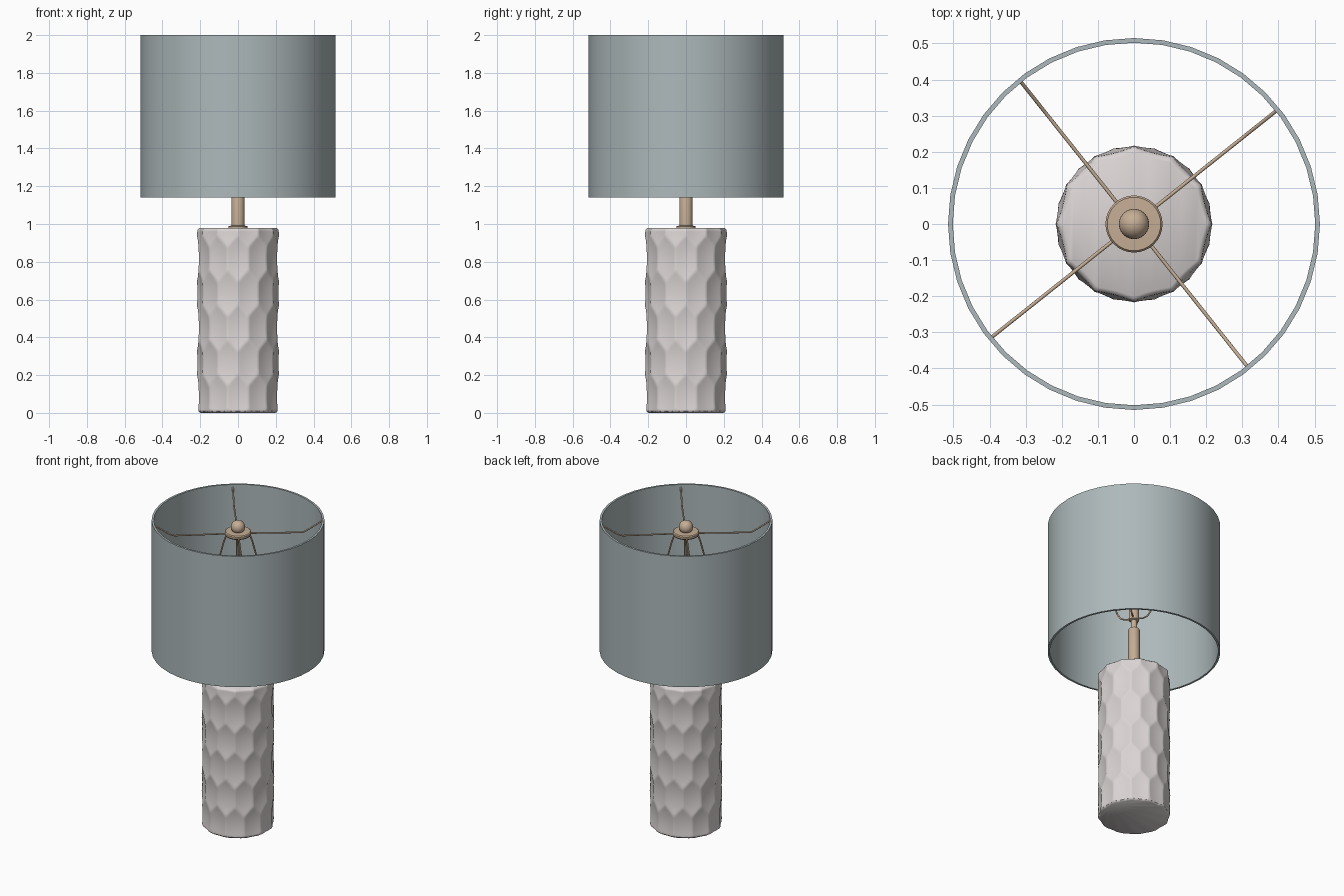
import bpy, bmesh, math
from mathutils import Vector

if "Cube" in bpy.data.objects:
    bpy.data.objects.remove(bpy.data.objects["Cube"])


def material(name, rgb):
    m = bpy.data.materials.new(name)
    m.diffuse_color = (*rgb, 1)
    m.use_nodes = True
    m.node_tree.nodes["Principled BSDF"].inputs["Base Color"].default_value = m.diffuse_color
    return m


CERAMIC = material("pale ceramic", (0.70, 0.66, 0.65))
FABRIC = material("grey blue fabric", (0.42, 0.485, 0.495))
BRASS = material("warm brass", (0.56, 0.42, 0.30))


def finish(name, bm, mat, angle=35):
    bmesh.ops.recalc_face_normals(bm, faces=bm.faces)
    me = bpy.data.meshes.new(name)
    bm.to_mesh(me)
    bm.free()
    me.materials.append(mat)
    ob = bpy.data.objects.new(name, me)
    bpy.context.collection.objects.link(ob)
    bpy.ops.object.select_all(action='DESELECT')
    ob.select_set(True)
    bpy.context.view_layer.objects.active = ob
    bpy.ops.object.shade_smooth_by_angle(angle=math.radians(angle))
    return ob


def rings_to_mesh(bm, rings, closed=False):
    n = len(rings[0])
    pairs = list(zip(rings, rings[1:]))
    if closed:
        pairs.append((rings[-1], rings[0]))
    for a, b in pairs:
        for i in range(n):
            j = (i + 1) % n
            bm.faces.new((a[i], a[j], b[j], b[i]))
    if not closed:
        bm.faces.new(rings[0])
        bm.faces.new(rings[-1])


def lathe(name, profile, mat, n=32, closed=False):
    bm = bmesh.new()
    rings = [[bm.verts.new((r * math.cos(2 * math.pi * i / n),
                            r * math.sin(2 * math.pi * i / n), z))
              for i in range(n)] for r, z in profile]
    rings_to_mesh(bm, rings, closed)
    return finish(name, bm, mat)


def wire(name, pts, radius, angle, mat, n=8):
    """Tube along (r, z) points lying in a vertical plane at the given angle."""
    bm = bmesh.new()
    c, s = math.cos(angle), math.sin(angle)
    side = Vector((-s, c, 0))
    path = [Vector((r * c, r * s, z)) for r, z in pts]
    rings = []
    for k, p in enumerate(path):
        t = (path[min(k + 1, len(path) - 1)] - path[max(k - 1, 0)]).normalized()
        up = t.cross(side)
        rings.append([bm.verts.new(p + radius * (side * math.cos(a) + up * math.sin(a)))
                      for a in (2 * math.pi * i / n for i in range(n))])
    rings_to_mesh(bm, rings)
    return finish(name, bm, mat, 50)


# Ceramic body: honeycomb of scooped cells, 12 per row, rows staggered
H, ROW, N, STEPS = 0.98, 0.1835, 144, 112
CELL = 2 * math.pi / 12
R_IN, R_OUT = 0.203, 0.2175
WIDTH = CELL * 0.215
ZSCALE = (WIDTH * math.sqrt(3) / 2) / ROW


def body_radius(a, z):
    best = 1.0
    for k in range(-1, 7):
        dz = (z - (0.083 + k * ROW)) * ZSCALE
        u = a / CELL - 0.5 * (k % 2)
        du = (u - round(u)) * WIDTH
        best = min(best, du * du + dz * dz)
    return R_IN + (R_OUT - R_IN) * best / (WIDTH * WIDTH / 3)


bm = bmesh.new()
rings = []
for k in range(STEPS + 1):
    z = H * k / STEPS
    e = max(0.0, 1 - min(z, H - z) / 0.014)
    inset = 0.012 * (1 - math.sqrt(1 - e * e))
    rings.append([])
    for i in range(N):
        a = 2 * math.pi * i / N
        r = body_radius(a, z) - inset
        rings[-1].append(bm.verts.new((r * math.cos(a), r * math.sin(a), z)))
rings_to_mesh(bm, rings)
finish("ceramic_body", bm, CERAMIC, 50)

# Drum shade with a thin wall
lathe("drum_shade", [(0.515, 1.14), (0.515, 2.0), (0.502, 2.0), (0.502, 1.14)],
      FABRIC, 40, closed=True)

# Neck, stem and socket
lathe("neck", [(0.05, 0.975), (0.05, 0.988), (0.035, 0.992), (0.035, 1.285),
               (0.029, 1.295), (0.018, 1.297), (0.018, 1.35), (0.031, 1.355),
               (0.031, 1.46), (0.024, 1.47)], BRASS)

# Top disc and ball finial
lathe("top_disc", [(0.05, 1.895), (0.074, 1.903), (0.079, 1.91), (0.079, 1.922),
                   (0.074, 1.928), (0.03, 1.93)], BRASS)
ball = [(0.042 * math.sin(t), 1.955 - 0.042 * math.cos(t))
        for t in (math.pi * (0.02 + 0.96 * i / 14) for i in range(15))]
lathe("ball_finial", ball, BRASS, 24)

# Four spokes to the shade rim, and four harp arms down to the socket
for q in range(4):
    ang = math.radians(38.5 + 90 * q)
    wire(f"spoke_{q + 1}", [(0.06, 1.912), (0.38, 1.908), (0.40, 1.914), (0.505, 1.982)],
         0.005, ang, BRASS)
    wire(f"harp_arm_{q + 1}", [(0.068, 1.908), (0.085, 1.86), (0.108, 1.77), (0.125, 1.66),
                               (0.128, 1.55), (0.115, 1.45), (0.10, 1.405), (0.08, 1.375),
                               (0.055, 1.365), (0.02, 1.365)], 0.005, ang, BRASS)
